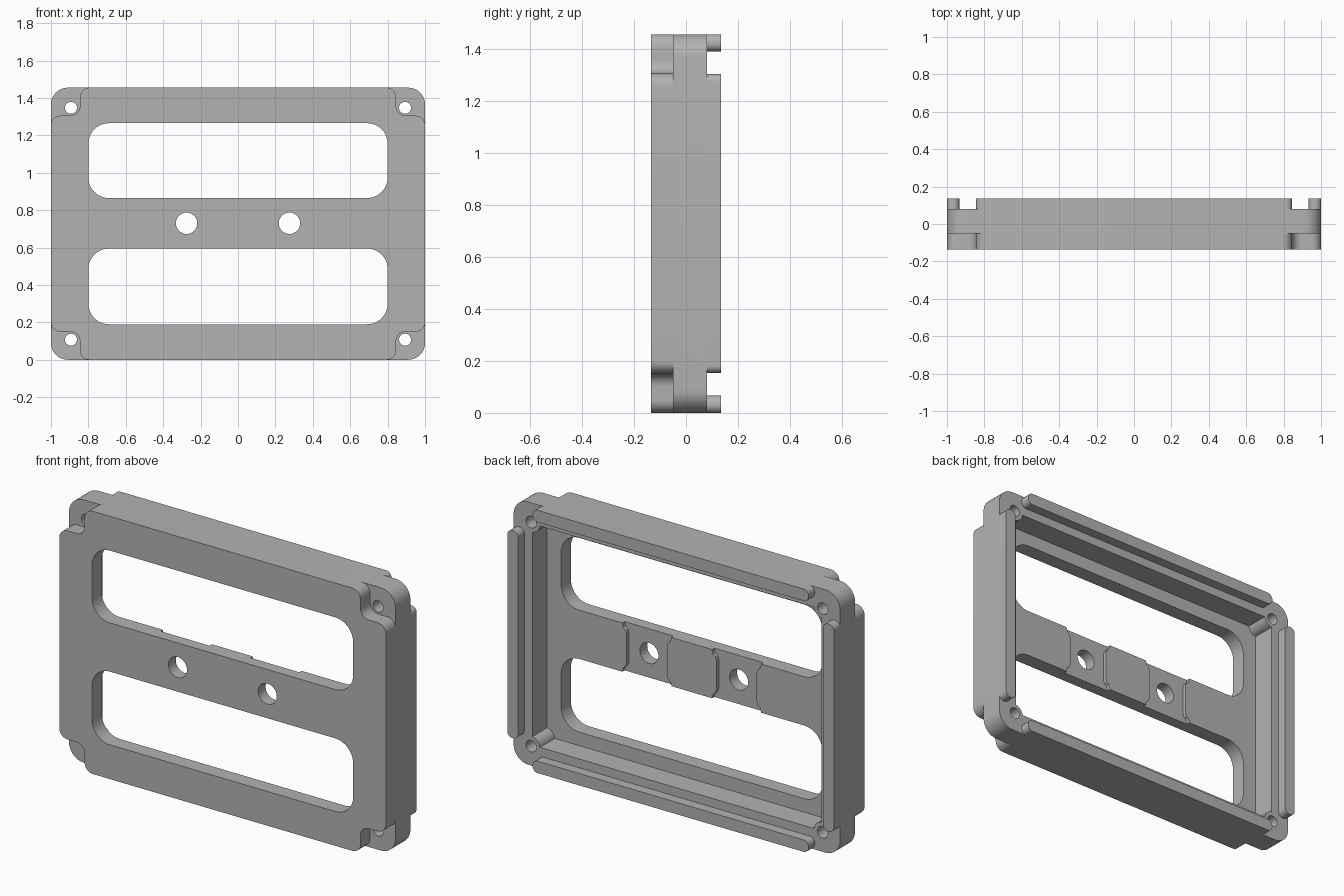
import bpy, bmesh, math
from math import sin, cos, radians

cube = bpy.data.objects.get("Cube")
if cube:
    bpy.data.objects.remove(cube, do_unlink=True)

grey = bpy.data.materials.new("plain grey")
grey.use_nodes = True
COLOUR = (0.45, 0.45, 0.45, 1)
grey.diffuse_color = COLOUR
grey.node_tree.nodes["Principled BSDF"].inputs["Base Color"].default_value = COLOUR

W, H = 1.0, 1.455          # half width, full height
MID = H / 2
FRONT, STEP, LEDGE, BACK = -0.135, -0.05, 0.08, 0.135


def arc(cx, cz, r, a0, a1, n=10):
    """Points on an arc, angles in degrees."""
    angles = [radians(a0 + (a1 - a0) * i / n) for i in range(n + 1)]
    return [(cx + r * cos(a), cz + r * sin(a)) for a in angles]


def rounded(x0, x1, z0, z1, r):
    """Rounded rectangle outline."""
    return (arc(x1 - r, z1 - r, r, 0, 90) + arc(x0 + r, z1 - r, r, 90, 180)
            + arc(x0 + r, z0 + r, r, 180, 270) + arc(x1 - r, z0 + r, r, 270, 360))


def prism(name, outline, y0, y1):
    """Extrude an x-z outline from y0 to y1."""
    bm = bmesh.new()
    face = bm.faces.new([bm.verts.new((x, y0, z)) for x, z in outline])
    ext = bmesh.ops.extrude_face_region(bm, geom=[face])
    verts = [v for v in ext["geom"] if isinstance(v, bmesh.types.BMVert)]
    bmesh.ops.translate(bm, verts=verts, vec=(0, y1 - y0, 0))
    bmesh.ops.recalc_face_normals(bm, faces=bm.faces)
    mesh = bpy.data.meshes.new(name)
    bm.to_mesh(mesh)
    bm.free()
    mesh.materials.append(grey)
    obj = bpy.data.objects.new(name, mesh)
    bpy.context.collection.objects.link(obj)
    return obj


def mirrored(outline, sx, sz):
    """Mirror an outline, given relative to the frame centre."""
    return [(sx * x, MID + sz * z) for x, z in outline]


body = prism("frame_body", rounded(-W, W, 0, H, 0.09), FRONT, LEDGE)
cutters = []


def cut(outline, y0, y1):
    cutters.append(prism("cutter", outline, y0, y1))


# Back pocket, whose corners leave round screw bosses
SCREW_X, SCREW_Z, BOSS = 0.893, 0.62, 0.055
corner = arc(SCREW_X, SCREW_Z, BOSS, 262, 188)
corner[0] = (0.885, corner[0][1])
corner[-1] = (corner[-1][0], 0.6125)
pocket = []
for sx, sz in ((1, 1), (-1, 1), (-1, -1), (1, -1)):
    part = mirrored(corner, sx, sz)
    pocket += part if sx * sz > 0 else part[::-1]
cut(pocket, STEP, 0.2)

# Two long windows
for z0, z1 in ((0.19, 0.595), (0.865, 1.265)):
    cut(rounded(-0.8, 0.8, z0, z1, 0.11), -0.2, 0.2)

# Flared shallow recesses and holes on the crossbar
flare = [(0.15, -0.17), (0.15, -0.13), (0.143, -0.11), (0.13, -0.1), (0.123, -0.08)]
right = flare + [(x, -z) for x, z in flare[::-1]]
recess = right + [(-x, z) for x, z in right[::-1]]
for cx in (-0.275, 0.275):
    cut([(cx + x, 0.73 + z) for x, z in recess], STEP - 0.02, 0.2)
    cut(arc(cx, 0.73, 0.057, 0, 350, 35), -0.2, 0.2)

# Front corner notches and screw holes
nx, nz, r = 0.845, 1.305 - MID, 0.05
notch = ([(1.1, 0.9), (nx - r, 0.9)]
         + arc(nx - r, MID - r, r, 90, 0)
         + arc(nx + r, nz + r, r, 180, 270)
         + arc(W - r, nz - r, r, 90, 0) + [(1.1, nz - r)])
for sx in (-1, 1):
    for sz in (-1, 1):
        cut(mirrored(notch, sx, sz), -0.2, STEP)
        cut(mirrored(arc(SCREW_X, SCREW_Z, 0.032, 0, 345, 23), sx, sz), -0.2, 0.2)

for c in cutters:
    c.hide_render = True
    mod = body.modifiers.new("cut", "BOOLEAN")
    mod.operation, mod.solver, mod.object = "DIFFERENCE", "EXACT", c
bpy.context.view_layer.update()
shaped = bpy.data.meshes.new_from_object(
    body.evaluated_get(bpy.context.evaluated_depsgraph_get()))
body.modifiers.clear()
body.data = shaped
for c in cutters:
    bpy.data.objects.remove(c, do_unlink=True)

# Raised lips along the four back edges
T = 0.066
lips = [
    prism("top_lip", rounded(-0.845, 0.845, H - T, H, 0.03), LEDGE, BACK),
    prism("bottom_lip", rounded(-0.845, 0.845, 0, T, 0.03), LEDGE, BACK),
    prism("left_lip", rounded(W - T, W, 0.153, 1.302, 0.03), LEDGE, BACK),
    prism("right_lip", rounded(-W, T - W, 0.153, 1.302, 0.03), LEDGE, BACK),
]

bpy.ops.object.select_all(action="DESELECT")
for obj in [body] + lips:
    obj.select_set(True)
bpy.context.view_layer.objects.active = body
bpy.ops.object.shade_smooth_by_angle(angle=radians(30))
